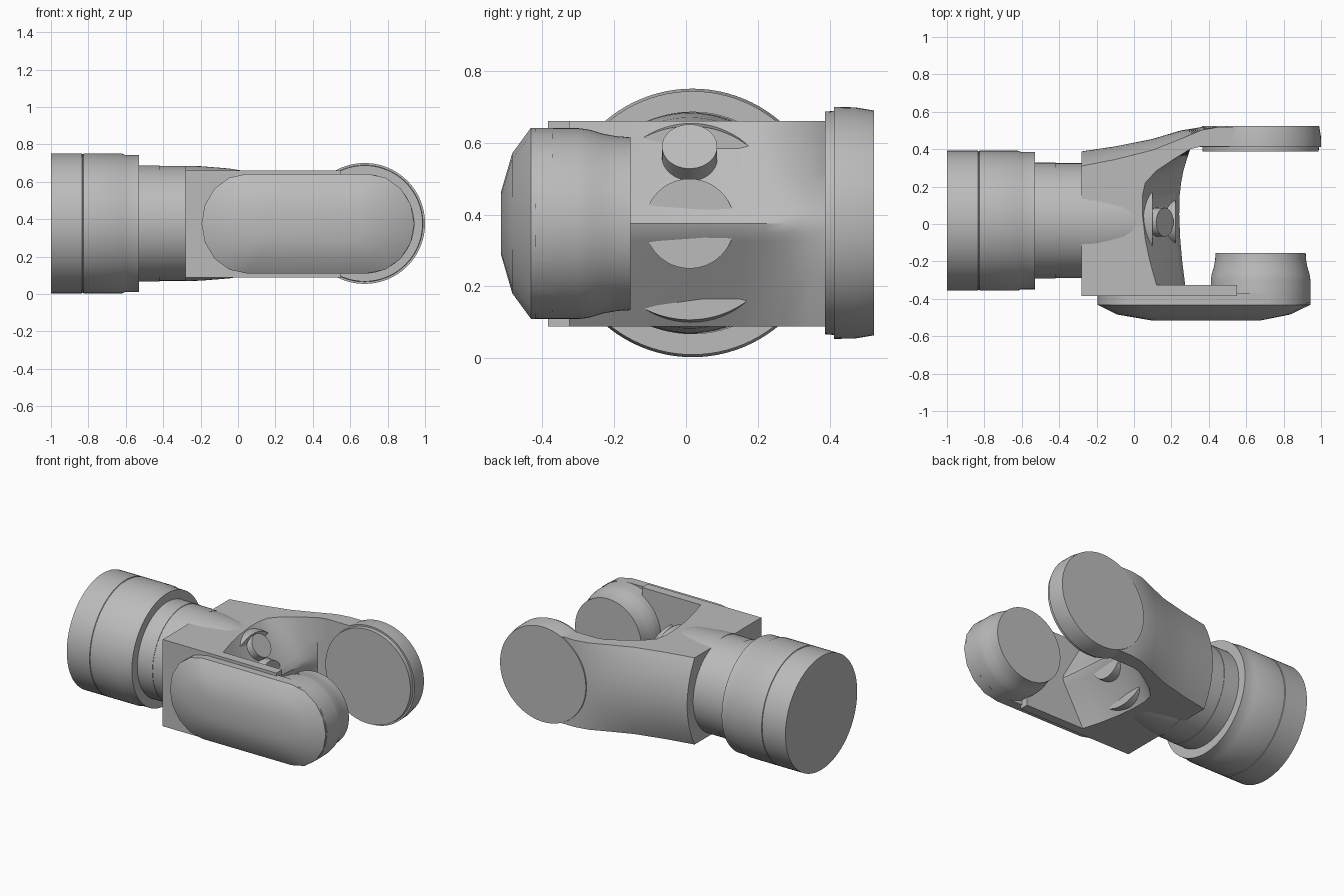
import bpy, bmesh, math
from mathutils import Vector

cube = bpy.data.objects.get("Cube")
if cube:
    bpy.data.objects.remove(cube, do_unlink=True)

grey = bpy.data.materials.new("machine grey")
grey.use_nodes = True
GREY = (0.5, 0.5, 0.5, 1)
grey.diffuse_color = GREY
grey.node_tree.nodes["Principled BSDF"].inputs["Base Color"].default_value = GREY
MID_Z = 0.377


def finish(name, bm, angle=30):
    bmesh.ops.recalc_face_normals(bm, faces=bm.faces)
    mesh = bpy.data.meshes.new(name)
    bm.to_mesh(mesh)
    bm.free()
    mesh.materials.append(grey)
    ob = bpy.data.objects.new(name, mesh)
    bpy.context.collection.objects.link(ob)
    bpy.ops.object.select_all(action='DESELECT')
    ob.select_set(True)
    bpy.context.view_layer.objects.active = ob
    bpy.ops.object.shade_smooth_by_angle(angle=math.radians(angle))
    return ob


def loft(name, rings, angle=30):
    """Skin closed rings of equal length and cap both ends."""
    bm = bmesh.new()
    rows = [[bm.verts.new(p) for p in ring] for ring in rings]
    n = len(rows[0])
    for a, b in zip(rows, rows[1:]):
        for i in range(n):
            j = (i + 1) % n
            bm.faces.new((a[i], a[j], b[j], b[i]))
    bm.faces.new(rows[0])
    bm.faces.new(rows[-1])
    return finish(name, bm, angle)


def turned(name, axis, origin, profile, sides=96):
    """Solid of revolution: profile holds (distance along axis, radius)."""
    axis = Vector(axis).normalized()
    u = axis.orthogonal().normalized()
    v = axis.cross(u)
    rings = []
    for d, r in profile:
        rings.append([Vector(origin) + axis * d + r * (u * math.cos(t) + v * math.sin(t))
                      for t in (2 * math.pi * i / sides for i in range(sides))])
    return loft(name, rings)


# Round base with its seam, step and neck
turned("base_barrel", (1, 0, 0), (0, 0.018, MID_Z),
       [(-1, .374), (-.834, .374), (-.832, .37), (-.828, .37), (-.826, .374),
        (-.62, .374), (-.605, .367), (-.53, .367), (-.53, .31), (-.42, .31),
        (-.42, .307), (-.25, .307)])
turned("neck_blend", (1, 0, 0), (0, 0.01, MID_Z),
       [(-.28, .308), (-.2, .306), (-.05, .294), (.1, .27)])

# Yoke: plan outline at the upper edge and at mid height, with a wedge-shaped throat
EDGE = [(-.28, -.385), (.55, -.385), (.55, -.325), (.12, -.325), (.085, -.2), (.06, -.08),
        (.045, .05), (.045, .15), (.06, .22), (.12, .285), (.21, .345), (.3, .4),
        (.36, .415), (.68, .415), (.68, .52), (.45, .518), (.36, .502), (.25, .455),
        (.1, .395), (-.1, .345), (-.28, .31)]
MIDDLE = [(-.28, -.385), (.55, -.385), (.55, -.325), (.28, -.325), (.265, -.2), (.255, -.08),
          (.25, .05), (.252, .15), (.26, .22), (.27, .285), (.285, .345), (.3, .4),
          (.36, .415), (.68, .415), (.68, .522), (.45, .522), (.36, .518), (.25, .5),
          (.1, .455), (-.1, .415), (-.28, .388)]
THROAT = range(3, 12)
rings = []
for k in range(-12, 13):
    t = k / 12
    ring = []
    for i, (e, m) in enumerate(zip(EDGE, MIDDLE)):
        w = max(abs(t), .04) if i in THROAT else t * t
        p = Vector(m).lerp(Vector(e), w)
        ring.append((p.x, p.y, .375 + .286 * t))
    rings.append(ring)
loft("yoke_body", rings, 32)

# Throat fittings
turned("throat_pad", (1, 0, 0), (0, .01, .375), [(.05, .125), (.222, .125)], 48)
turned("throat_button", (.8, 0, .6), (.165, .01, .59), [(-.12, .077), (0, .077)], 48)

# Large rear disc and small front knob
turned("rear_disc", (0, 1, 0), (.677, 0, MID_Z),
       [(.387, .31), (.412, .312), (.412, .323), (.47, .322), (.524, .313)])
turned("front_knob", (0, 1, 0), (.677, 0, .375),
       [(-.42, .266), (-.3, .266), (-.27, .262), (-.23, .25), (-.19, .243), (-.155, .241)])


def cover_ring(y, left, right, half_z, left_round, right_round):
    pts = []
    for end, sign, rx in ((right, 1, right_round), (left, -1, left_round)):
        for i in range(9):
            a = sign * math.pi * (i / 8 - .5) if sign > 0 else math.pi * (.5 + i / 8)
            pts.append((end - sign * rx + rx * math.cos(a), y, .376 + half_z * math.sin(a)))
    return pts


# Faceted cover on the front arm
loft("front_cover", [
    cover_ring(-.37, -.195, .943, .266, .24, .25),
    cover_ring(-.432, -.195, .943, .266, .24, .25),
    cover_ring(-.484, -.09, .835, .195, .19, .19),
    cover_ring(-.515, .09, .68, .088, .08, .08)], 28)
